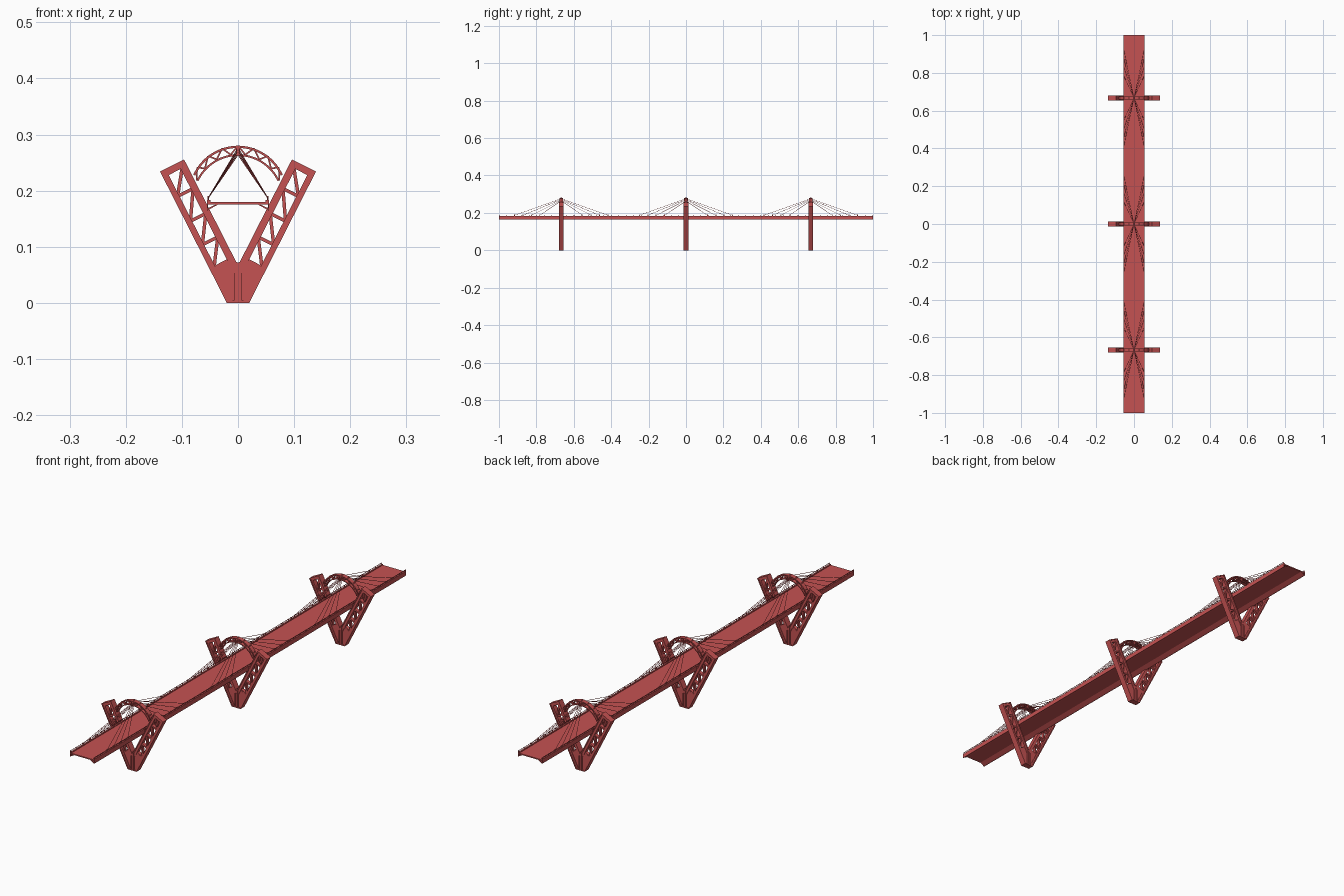
import bpy, bmesh, math
from mathutils import Vector

if "Cube" in bpy.data.objects:
    bpy.data.objects.remove(bpy.data.objects["Cube"])

red = bpy.data.materials.new("red_paint")
red.diffuse_color = (0.56, 0.085, 0.085, 1)
red.use_nodes = True
red.node_tree.nodes["Principled BSDF"].inputs["Base Color"].default_value = red.diffuse_color
PYLON_Y = (-0.667, 0.0, 0.667)


def prism(bm, pts, depth, y=0.0, mirror=False):
    """Extrude an xz outline along y, optionally repeated on the other side."""
    for sx in ((1, -1) if mirror else (1,)):
        a = [bm.verts.new((sx * p[0], y - depth / 2, p[1])) for p in pts]
        b = [bm.verts.new((sx * p[0], y + depth / 2, p[1])) for p in pts]
        n = len(pts)
        bm.faces.new(a)
        bm.faces.new(b[::-1])
        for i in range(n):
            j = (i + 1) % n
            bm.faces.new((a[i], b[i], b[j], a[j]))


def bar(bm, p, q, width, depth, mirror=False):
    """Flat bar between two xz points."""
    p, q = Vector(p), Vector(q)
    d = (q - p).normalized() * width / 2
    n = Vector((-d.y, d.x))
    prism(bm, [p + n, q + n, q - n, p - n], depth, 0, mirror)


def rect(bm, x0, x1, z0, z1, depth, y=0.0, mirror=False):
    prism(bm, [(x0, z0), (x1, z0), (x1, z1), (x0, z1)], depth, y, mirror)


def rod(bm, p, q, r, sides=6):
    """Thin round rod between two 3D points."""
    p, q = Vector(p), Vector(q)
    rot = (q - p).to_track_quat('Z', 'Y')
    rings = [[bm.verts.new(c + rot @ Vector((r * math.cos(t), r * math.sin(t), 0)))
              for t in [math.tau * i / sides for i in range(sides)]] for c in (p, q)]
    bm.faces.new(rings[0])
    bm.faces.new(rings[1][::-1])
    for i in range(sides):
        j = (i + 1) % sides
        bm.faces.new((rings[0][i], rings[0][j], rings[1][j], rings[1][i]))


def finish(bm, name, ys=(0.0,)):
    bmesh.ops.recalc_face_normals(bm, faces=bm.faces)
    me = bpy.data.meshes.new(name)
    bm.to_mesh(me)
    bm.free()
    me.materials.append(red)
    for i, y in enumerate(ys):
        ob = bpy.data.objects.new(name if len(ys) == 1 else f"{name}_{i + 1}", me)
        ob.location.y = y
        bpy.context.collection.objects.link(ob)


# Leg coordinates: s runs up the outer edge, w goes across towards the inner edge
D, N = Vector((-0.453, 0.891)), Vector((0.891, 0.453))
TOP, W = 0.2625, 0.048


def P(s, w):
    return Vector((-0.02, 0)) + D * s + N * w


def on_floor(w):
    return P(-0.453 * w / 0.891, w)


def on_centre(w):
    return P((0.891 * w - 0.02) / 0.453, w)


# Leaning legs: flanged rails on both edges, closed top
bm = bmesh.new()
for w0, w1, depth in ((0, 0.004, 0.025), (0.004, 0.011, 0.020)):
    prism(bm, [on_floor(w0), P(TOP, w0), P(TOP, w1), on_floor(w1)], depth, 0, True)
for w0, w1, depth in ((0.035, 0.044, 0.020), (0.044, W, 0.025)):
    prism(bm, [on_centre(w0), P(TOP, w0), P(TOP, w1), on_centre(w1)], depth, 0, True)
bar(bm, P(TOP - 0.002, 0), P(TOP - 0.002, W), 0.004, 0.025, True)
bar(bm, P(TOP - 0.008, 0.004), P(TOP - 0.008, 0.044), 0.009, 0.020, True)
finish(bm, "leg_rails", PYLON_Y)

# Cross bars and diagonals inside the legs
bm = bmesh.new()
steps = (0.066, 0.112, 0.159, 0.209, 0.252)
for a, b in zip(steps, steps[1:]):
    bar(bm, P(a, 0.009), P(a, 0.038), 0.006, 0.014, True)
    bar(bm, P(a + 0.003, 0.010), P(b - 0.003, 0.037), 0.006, 0.012, True)
finish(bm, "leg_bracing", PYLON_Y)

# Solid foot with recessed panel, sole and middle ribs
bm = bmesh.new()
prism(bm, [(-0.018, 0.001), (0, 0.001), (0, 0.066), P(0.066, 0.046), P(0.066, 0.002)],
      0.016, 0, True)
rect(bm, -0.020, 0.020, 0, 0.004, 0.025)
rect(bm, 0.002, 0.007, 0, 0.073, 0.025, 0, True)
rect(bm, -0.002, 0.002, 0, 0.072, 0.020)
finish(bm, "pylon_foot", PYLON_Y)


# Arched truss joining the two legs
def arc(radius, cz, a):
    return Vector((radius * math.sin(a), cz + radius * math.cos(a)))


def lower(t):
    return arc(0.0815, 0.1835, t * 1.13)


def upper(t):
    return arc(0.0874, 0.1926, t * 1.15)


bm = bmesh.new()
SEG = 28
ts = [-1 + 2 * i / SEG for i in range(SEG + 1)]
for f, cz, thick in ((upper, 0.1926, 0.004), (lower, 0.1835, 0.0035)):
    c = Vector((0, cz))
    rim = [f(t) for t in ts]
    inner = [c + (p - c) * (1 - thick / (p - c).length) for p in rim]
    for i in range(SEG):
        prism(bm, [rim[i], rim[i + 1], inner[i + 1], inner[i]], 0.018)
BAYS = 14
for i in range(BAYS):
    t0, t1 = -1 + 2 * i / BAYS, -1 + 2 * (i + 1) / BAYS
    p, q = (lower(t0), upper(t1)) if i % 2 == 0 else (upper(t0), lower(t1))
    bar(bm, p, q, 0.0028, 0.010)
rect(bm, -0.004, 0.004, 0.262, 0.280, 0.020)
finish(bm, "pylon_arch", PYLON_Y)

# Stay cables fanning from the arch crown to the deck edges
bm = bmesh.new()
for sx in (-1, 1):
    for sy in (-1, 1):
        for k in range(4):
            y = 0.115 + 0.045 * k
            rod(bm, (0, 0, 0.264 + 0.004 * k), (sx * 0.053, sy * y, 0.187), 0.0009)
            rect(bm, sx * 0.053 - 0.0015, sx * 0.053 + 0.0015, 0.178, 0.190, 0.004, sy * y)
finish(bm, "stay_cables", PYLON_Y)

# Road deck with kerbs
bm = bmesh.new()
rect(bm, -0.055, 0.055, 0.1755, 0.180, 2.0)
rect(bm, 0.049, 0.055, 0.180, 0.183, 2.0, 0, True)
finish(bm, "road_deck")

# Sloping skirts below the deck edges
bm = bmesh.new()
prism(bm, [(0.034, 0.176), (0.038, 0.176), (0.055, 0.168), (0.055, 0.165), (0.052, 0.166)],
      2.0, 0, True)
rect(bm, 0.0535, 0.055, 0.165, 0.176, 2.0, 0, True)
finish(bm, "deck_skirts")

# Side railings with posts
bm = bmesh.new()
rect(bm, 0.0525, 0.0540, 0.1875, 0.189, 2.0, 0, True)
for i in range(51):
    rect(bm, 0.0525, 0.0540, 0.182, 0.188, 0.003, -0.998 + 1.996 * i / 50, True)
finish(bm, "deck_railings")
